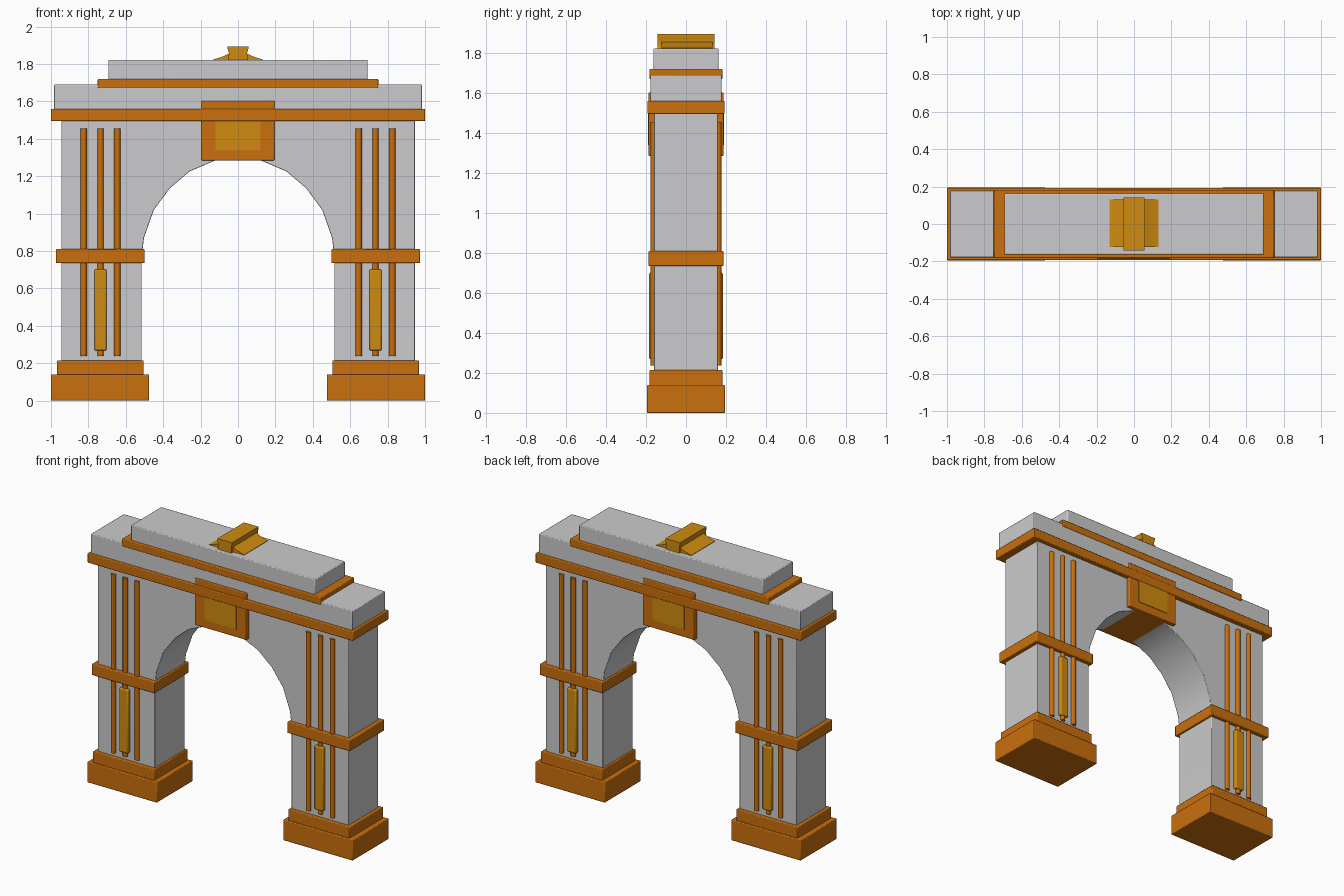
import bpy
import bmesh
import math

cube = bpy.data.objects.get("Cube")
if cube:
    bpy.data.objects.remove(cube, do_unlink=True)


def material(name, rgb):
    m = bpy.data.materials.new(name)
    m.use_nodes = True
    m.diffuse_color = (*rgb, 1)
    m.node_tree.nodes["Principled BSDF"].inputs["Base Color"].default_value = (*rgb, 1)
    return m


STONE = material("pale grey stone", (0.6, 0.6, 0.61))
BRONZE = material("orange bronze", (0.59, 0.16, 0.004))
GOLD = material("gold", (0.63, 0.26, 0.005))


def finish(name, bm, mat, bevel=0.0):
    bmesh.ops.recalc_face_normals(bm, faces=bm.faces)
    me = bpy.data.meshes.new(name)
    bm.to_mesh(me)
    bm.free()
    me.materials.append(mat)
    ob = bpy.data.objects.new(name, me)
    bpy.context.collection.objects.link(ob)
    if bevel:
        mod = ob.modifiers.new("soft edges", "BEVEL")
        mod.width = bevel
        mod.segments = 2
        mod.limit_method = "ANGLE"
        mod.angle_limit = math.radians(40)
    bpy.ops.object.select_all(action="DESELECT")
    ob.select_set(True)
    bpy.context.view_layer.objects.active = ob
    bpy.ops.object.shade_smooth_by_angle(angle=math.radians(35))
    return ob


def box(name, x, y, z, mat, bevel=0.005):
    """Box from (low, high) ranges on each axis."""
    bm = bmesh.new()
    bmesh.ops.create_cube(bm, size=1)
    for v in bm.verts:
        v.co = [r[0] if c < 0 else r[1] for c, r in zip(v.co, (x, y, z))]
    return finish(name, bm, mat, bevel)


def slab(name, half_x, half_y, z, mat, bevel=0.005):
    return box(name, (-half_x, half_x), (-half_y, half_y), z, mat, bevel)


def extrude_profile(name, points, y, mat, bevel=0.0):
    """Front outline (x, z) pulled through the depth range y."""
    bm = bmesh.new()
    face = bm.faces.new([bm.verts.new((px, y[0], pz)) for px, pz in points])
    out = bmesh.ops.extrude_face_region(bm, geom=[face])
    for v in out["geom"]:
        if isinstance(v, bmesh.types.BMVert):
            v.co.y = y[1]
    return finish(name, bm, mat, bevel)


def rod(name, x, y, radius, z, mat):
    bm = bmesh.new()
    bmesh.ops.create_cone(bm, cap_ends=True, segments=12, radius1=radius,
                          radius2=radius, depth=z[1] - z[0])
    bmesh.ops.translate(bm, verts=bm.verts, vec=(x, y, (z[0] + z[1]) / 2))
    return finish(name, bm, mat)


def mirrored(half):
    return half + [(-px, pz) for px, pz in reversed(half)]


# Main wall with the arched opening
half_wall = [(0.945, 1.53), (0.945, 0.1), (0.515, 0.1), (0.515, 0.76),
             (0.503, 0.87), (0.45, 1.02), (0.365, 1.135), (0.26, 1.225), (0.12, 1.285)]
extrude_profile("arch_wall", mirrored(half_wall), (-0.16, 0.16), STONE, 0.003)

# Stepped feet, belts and rods of each pier
for side, s in (("left", 1), ("right", -1)):
    def span(a, b):
        return tuple(sorted((s * a, s * b)))

    box(f"{side}_plinth", span(0.475, 1.0), (-0.195, 0.195), (0, 0.14), BRONZE)
    box(f"{side}_plinth_step", span(0.505, 0.967), (-0.182, 0.182), (0.135, 0.215), BRONZE)
    box(f"{side}_pier_belt", span(0.5, 0.973), (-0.187, 0.187), (0.735, 0.81), BRONZE)
    for end, d in (("front", -1), ("back", 1)):
        for i, x in enumerate((0.645, 0.735, 0.825)):
            rod(f"{side}_{end}_rod_{i + 1}", s * x, d * 0.161, 0.017,
                (0.238, 1.455), BRONZE)
        box(f"{side}_{end}_gold_sleeve", span(0.702, 0.768),
            sorted((d * 0.145, d * 0.184)), (0.268, 0.702), GOLD, 0.008)

# Cornices and attic blocks
slab("main_cornice", 1.0, 0.193, (1.495, 1.56), BRONZE)
slab("lower_attic", 0.985, 0.178, (1.55, 1.69), STONE)
slab("upper_cornice", 0.75, 0.182, (1.67, 1.72), BRONZE)
slab("upper_attic", 0.693, 0.163, (1.71, 1.822), STONE)

# Keystone block with a gold panel on both faces
slab("keystone", 0.195, 0.187, (1.284, 1.603), BRONZE)
for end, d in (("front", -1), ("back", 1)):
    box(f"{end}_keystone_panel", (-0.12, 0.12), sorted((d * 0.184, d * 0.1905)),
        (1.34, 1.52), GOLD, 0)

# Crowning ornament: flared wings and a raised waisted ridge
wing = [(0.132, 1.815), (0.132, 1.825), (0.105, 1.832), (0.075, 1.842), (0.045, 1.858)]
extrude_profile("crown_wings", mirrored(wing), (-0.123, 0.132), GOLD)
ridge = [(0.055, 1.815), (0.05, 1.835), (0.049, 1.86), (0.055, 1.88), (0.055, 1.894)]
extrude_profile("crown_ridge", mirrored(ridge), (-0.143, 0.143), GOLD)
